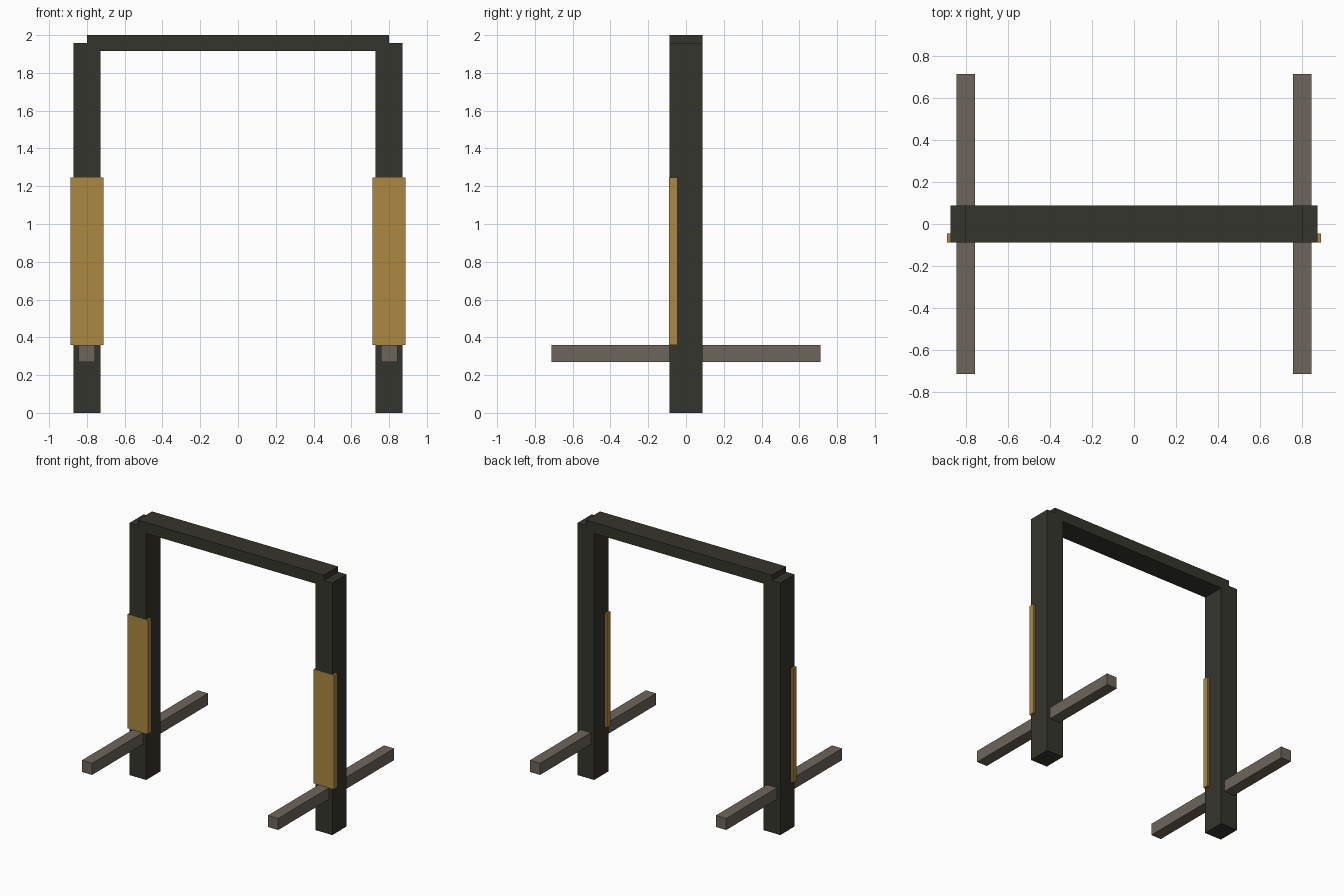
import bpy

if "Cube" in bpy.data.objects:
    bpy.data.objects.remove(bpy.data.objects["Cube"])


def material(name, color):
    mat = bpy.data.materials.new(name)
    mat.diffuse_color = (*color, 1.0)
    mat.use_nodes = True
    mat.node_tree.nodes["Principled BSDF"].inputs["Base Color"].default_value = mat.diffuse_color
    return mat


DARK = material("dark timber", (0.036, 0.035, 0.027))
GREY = material("grey timber", (0.155, 0.130, 0.107))
GOLD = material("golden wood", (0.41, 0.25, 0.05))


def box(name, x, y, z, mat):
    """Box spanning the given (low, high) range on each axis."""
    spans = (x, y, z)
    bpy.ops.mesh.primitive_cube_add(size=1, location=[(a + b) / 2 for a, b in spans])
    obj = bpy.context.object
    obj.name = name
    obj.scale = [b - a for a, b in spans]
    bpy.ops.object.transform_apply(location=False, rotation=False, scale=True)
    obj.data.materials.append(mat)
    return obj


DEPTH = 0.088   # half depth of the frame
POST_X = 0.80   # centre line of each post

# Top beam, standing slightly above the posts
box("top_beam", (-POST_X, POST_X), (-DEPTH, DEPTH), (1.915, 2.0), DARK)

for side, cx in (("left", -POST_X), ("right", POST_X)):
    def span(half):
        return (cx - half, cx + half)

    # Upright post
    box(side + "_post", span(0.072), (-DEPTH, DEPTH), (0.0, 1.958), DARK)
    # Foot rail passing through the post
    box(side + "_foot_rail", span(0.044), (-0.712, 0.712), (0.27, 0.36), GREY)
    # Wooden board on the front of the post
    box(side + "_board", span(0.088), (-DEPTH - 0.001, -0.045), (0.36, 1.245), GOLD)
